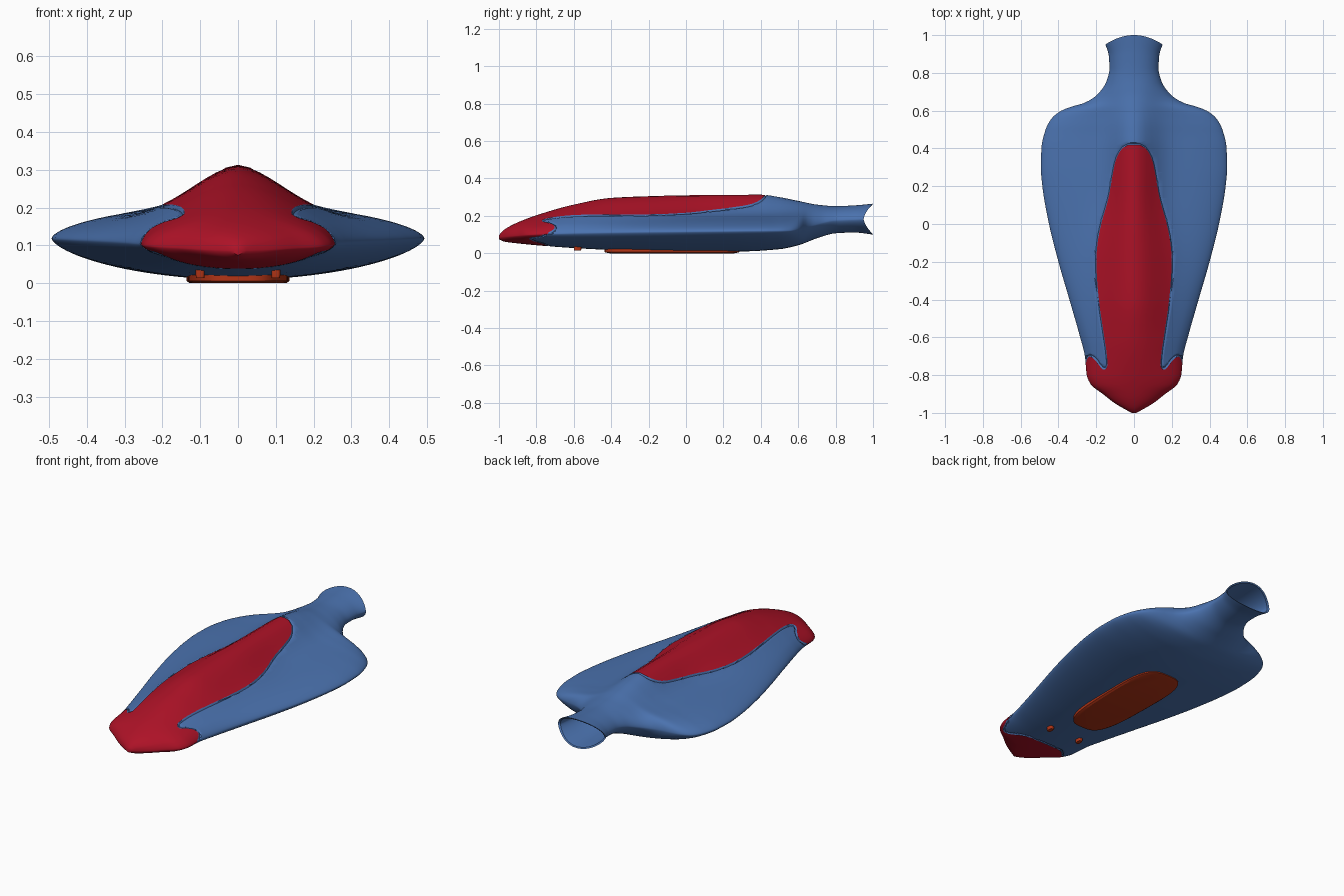
import bpy, bmesh, math
from mathutils import Vector

if "Cube" in bpy.data.objects:
    bpy.data.objects.remove(bpy.data.objects["Cube"])


def material(name, rgb):
    m = bpy.data.materials.new(name)
    m.diffuse_color = (*rgb, 1)
    m.use_nodes = True
    m.node_tree.nodes["Principled BSDF"].inputs["Base Color"].default_value = m.diffuse_color
    return m


blue = material("hull blue", (0.07, 0.17, 0.43))
red = material("canopy red", (0.42, 0.006, 0.02))
orange = material("belly orange", (0.45, 0.035, 0.008))


def smooth_curve(*pts):
    """Monotone cubic through (y, value) points."""
    d = [(b[1] - a[1]) / (b[0] - a[0]) for a, b in zip(pts, pts[1:])]
    m = [d[0]] + [2 * p * q / (p + q) if p * q > 0 else 0 for p, q in zip(d, d[1:])] + [d[-1]]

    def f(y):
        y = min(max(y, pts[0][0]), pts[-1][0])
        i = max(k for k in range(len(d)) if pts[k][0] <= y)
        h = pts[i + 1][0] - pts[i][0]
        t = (y - pts[i][0]) / h
        return ((2*t**3 - 3*t*t + 1) * pts[i][1] + (t**3 - 2*t*t + t) * h * m[i]
                + (3*t*t - 2*t**3) * pts[i + 1][1] + (t**3 - t*t) * h * m[i + 1])
    return f


# Hull profiles along the length
width = smooth_curve((-1, .012), (-.985, .04), (-.95, .1), (-.9, .165), (-.85, .228), (-.8, .25),
                     (-.7, .26), (-.6, .285), (-.4, .342), (-.2, .4), (0, .45), (.2, .485),
                     (.3, .493), (.4, .49), (.5, .468), (.56, .435), (.6, .385), (.62, .335),
                     (.64, .265), (.68, .2), (.75, .148), (.82, .13), (.9, .133), (1, .152))
top = smooth_curve((-1, .095), (-.985, .115), (-.95, .14), (-.9, .165), (-.8, .203), (-.6, .26),
                   (-.4, .296), (-.2, .305), (0, .31), (.4, .313), (.5, .3), (.6, .28), (.7, .26),
                   (.8, .252), (.9, .256), (1, .265))
bottom = smooth_curve((-1, .075), (-.97, .062), (-.9, .053), (-.8, .043), (-.6, .028), (-.4, .018),
                      (0, .009), (.3, .01), (.5, .022), (.6, .043), (.7, .08), (.8, .107),
                      (.9, .111), (1, .1))
edge = smooth_curve((-1, .085), (-.8, .1), (-.4, .11), (.3, .118), (.55, .12), (.65, .14),
                    (.8, .175), (1, .182))
bell = smooth_curve((-1, .1), (-.75, .3), (-.4, .53), (0, .56), (.4, .55), (.6, .4), (.8, 0), (1, 0))
spread = smooth_curve((-1, .17), (-.2, .16), (.2, .122), (1, .12))

RING, STATIONS = 96, 170


def section(y, scale=1.0, back=None):
    """One cross-section: bell-shaped top, shallow bowl below."""
    w, zt, zb, ze, k = width(y), top(y), bottom(y), edge(y), bell(y)
    pts = []
    for i in range(RING):
        a = 2 * math.pi * i / RING
        u, s = math.cos(a), abs(math.sin(a))
        if i <= RING // 2:
            g = (1 - k) * s ** 1.2 + k * math.exp(-(u * w / spread(y)) ** 2) * min(1, s * 2)
            z = ze + (zt - ze) * g
        else:
            z = ze - (ze - zb) * s ** 1.3
        yy = y - .05 * u * u * max(0, (y - .8) / .2) ** 2
        if back is not None:
            yy -= back
        pts.append(Vector((u * w * scale, yy, ze + (z - ze) * scale)))
    return pts


# Hull loft, with the hollow tail socket folded back inside
bm = bmesh.new()
rings = [section(-1 + 2 * (i / STATIONS) ** 1.15) for i in range(STATIONS + 1)]
rings += [section(1, .92, .004), section(1, .84, .1), section(1, .76, .2), section(1, .6, .3)]
loops = [[bm.verts.new(p) for p in r] for r in rings]
for a, b in zip(loops, loops[1:]):
    for i in range(RING):
        j = (i + 1) % RING
        bm.faces.new((a[i], a[j], b[j], b[i]))
bm.faces.new(loops[0])
bm.faces.new(loops[-1])
bmesh.ops.recalc_face_normals(bm, faces=bm.faces)


# Canopy outline on the upper and lower surfaces (|x|, y)
def chaikin(p):
    out = []
    for a, b in zip(p, p[1:] + p[:1]):
        out += [(a[0]*.75 + b[0]*.25, a[1]*.75 + b[1]*.25), (a[0]*.25 + b[0]*.75, a[1]*.25 + b[1]*.75)]
    return out


upper_outline = chaikin([(-.5, .425), (.03, .425), (.07, .395), (.098, .34), (.115, .25), (.135, .13),
                         (.175, 0), (.197, -.12), (.2, -.24), (.185, -.42), (.157, -.6), (.142, -.7),
                         (.14, -.765), (.165, -.775), (.19, -.74), (.22, -.705), (.245, -.7),
                         (.258, -.75), (.5, -.75), (.5, -1.5), (-.5, -1.5)])
lower_outline = chaikin([(-.5, -.735), (.07, -.74), (.14, -.77), (.19, -.835), (.22, -.84),
                         (.24, -.8), (.258, -.75), (.5, -.75), (.5, -1.5), (-.5, -1.5)])


def signed_distance(co):
    x, y = abs(co.x), co.y
    above = co.z > edge(y)
    if y > .5 or (not above and y > -.65):
        return 1.0
    poly = upper_outline if above else lower_outline
    best, inside = 9.0, False
    for (ax, ay), (bx, by) in zip(poly, poly[1:] + poly[:1]):
        dx, dy = bx - ax, by - ay
        t = max(0, min(1, ((x - ax) * dx + (y - ay) * dy) / (dx * dx + dy * dy)))
        best = min(best, (x - ax - t * dx) ** 2 + (y - ay - t * dy) ** 2)
        if (ay > y) != (by > y) and x < ax + (y - ay) / dy * dx:
            inside = not inside
    return -math.sqrt(best) if inside else math.sqrt(best)


def cut(level):
    """Slice clean edges into the hull along one offset of the outline."""
    f = {v: signed_distance(v.co) - level or 1e-6 for v in bm.verts}
    new = []
    for e in list(bm.edges):
        a, b = e.verts
        if f[a] * f[b] < 0 and abs(f[a] - f[b]) < .5:
            t = f[a] / (f[a] - f[b])
            new.append(bmesh.utils.edge_split(e, a, min(max(t, .02), .98))[1])
    bmesh.ops.connect_verts(bm, verts=new)
    return new


cut(0)
groove = cut(.008)
cut(.016)

# Seam groove around the canopy
bm.normal_update()
for v, n in [(v, v.normal.copy()) for v in groove]:
    v.co -= n * .006


def finish(name, mesh_bm, mat, angle=40):
    me = bpy.data.meshes.new(name)
    mesh_bm.to_mesh(me)
    ob = bpy.data.objects.new(name, me)
    bpy.context.collection.objects.link(ob)
    me.materials.append(mat)
    bpy.ops.object.select_all(action='DESELECT')
    ob.select_set(True)
    bpy.context.view_layer.objects.active = ob
    bpy.ops.object.shade_smooth_by_angle(angle=math.radians(angle))
    return ob


# Split into blue hull and red canopy
for f in bm.faces:
    f.tag = signed_distance(f.calc_center_median()) < 0
canopy = {f.index: f.tag for f in bm.faces}
bm.faces.index_update()
tags = [f.tag for f in bm.faces]
for name, mat, keep in (("hull", blue, False), ("canopy", red, True)):
    part = bm.copy()
    drop = [f for f, t in zip(part.faces, tags) if t != keep]
    bmesh.ops.delete(part, geom=drop, context='FACES')
    finish(name, part, mat)


# Belly plate and the two small studs: rounded slabs
def slab(name, cx, cy, rx, ry, z0, z1, power, taper):
    b = bmesh.new()
    levels = []
    for z, s in ((z0, .93), (z0 + .25 * (z1 - z0), 1), (z1, 1)):
        ring = []
        for i in range(64):
            a = 2 * math.pi * i / 64
            c, s2 = math.cos(a), math.sin(a)
            px = math.copysign(abs(c) ** (2 / power), c)
            py = math.copysign(abs(s2) ** (2 / power), s2)
            ring.append(b.verts.new((cx + rx * s * px * (1 + taper * py), cy + ry * s * py, z)))
        levels.append(ring)
    for lo, hi in zip(levels, levels[1:]):
        for i in range(64):
            j = (i + 1) % 64
            b.faces.new((lo[i], lo[j], hi[j], hi[i]))
    b.faces.new(levels[0][::-1])
    b.faces.new(levels[-1])
    finish(name, b, orange, 30)


slab("belly_plate", 0, -.075, .135, .36, 0, .024, 3.4, .06)
for side, x in (("left", -.1), ("right", .1)):
    slab(side + "_stud", x, -.58, .012, .02, .014, .045, 4, 0)
